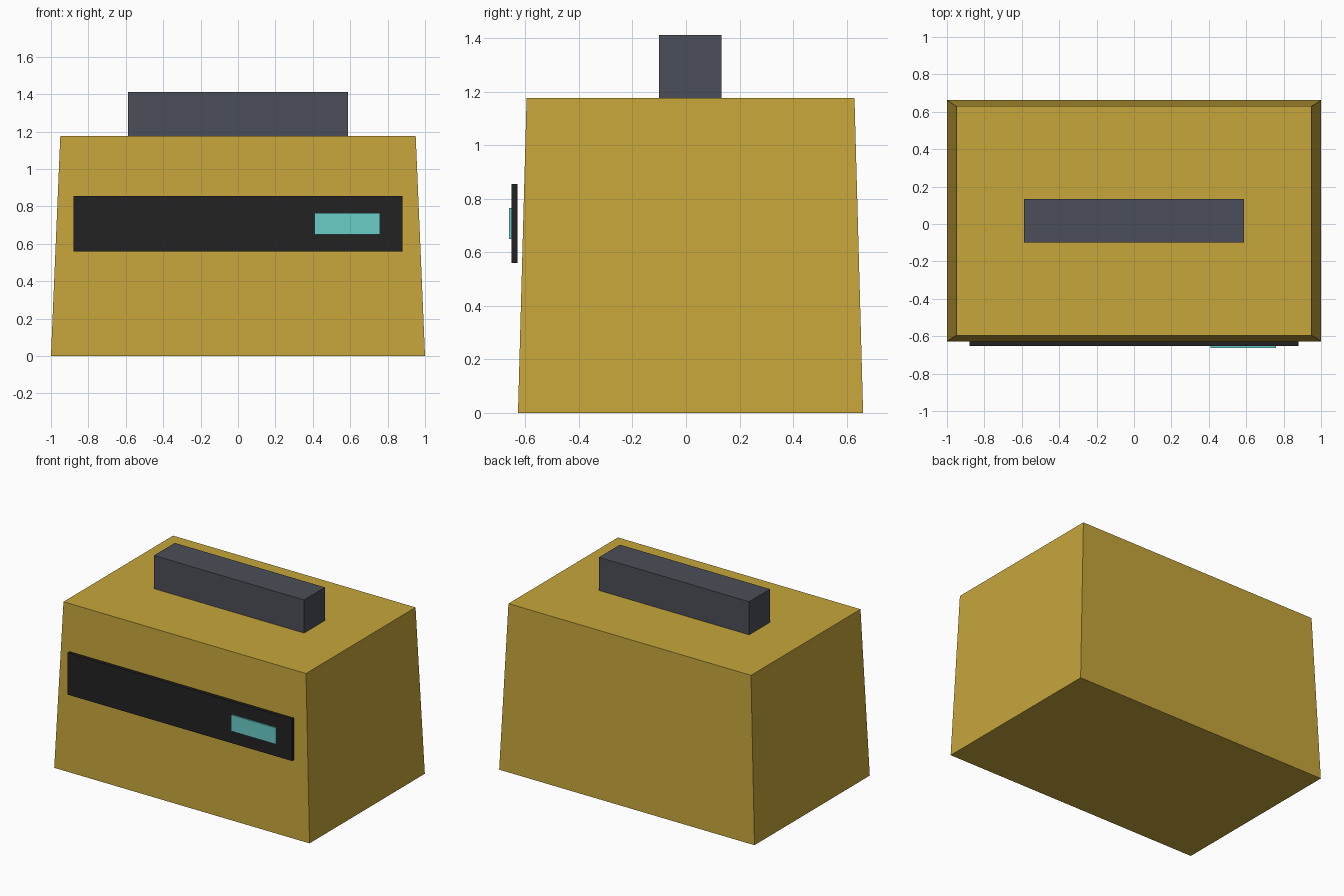
import bpy, bmesh

if "Cube" in bpy.data.objects:
    bpy.data.objects.remove(bpy.data.objects["Cube"])


def material(name, rgb):
    """Flat colour from 0-255 sRGB, stored linear."""
    lin = [((c / 255 + 0.055) / 1.055) ** 2.4 for c in rgb]
    m = bpy.data.materials.new(name)
    m.diffuse_color = (*lin, 1)
    m.use_nodes = True
    m.node_tree.nodes["Principled BSDF"].inputs["Base Color"].default_value = m.diffuse_color
    return m


def block(name, x, y, z, mat, taper=1.0):
    """Box between (min, max) ranges; the top is scaled about its centre by taper."""
    bm = bmesh.new()
    bmesh.ops.create_cube(bm, size=1)
    cx, cy = sum(x) / 2, sum(y) / 2
    for v in bm.verts:
        s = taper if v.co.z > 0 else 1.0
        v.co = (cx + v.co.x * (x[1] - x[0]) * s,
                cy + v.co.y * (y[1] - y[0]) * s,
                z[1] if v.co.z > 0 else z[0])
    mesh = bpy.data.meshes.new(name)
    bm.to_mesh(mesh)
    bm.free()
    mesh.materials.append(mat)
    ob = bpy.data.objects.new(name, mesh)
    bpy.context.collection.objects.link(ob)
    return ob


yellow = material("mustard yellow", (198, 166, 59))
grey = material("slate grey", (75, 78, 88))
black = material("near black", (34, 34, 34))
teal = material("turquoise", (106, 205, 199))

# Tapered housing
block("body", (-1, 1), (-0.628, 0.662), (0, 1.177), yellow, taper=0.95)
# Bar handle on top
block("top_handle", (-0.588, 0.588), (-0.10, 0.133), (1.177, 1.412), grey)
# Dark strip standing just off the front, with a small display on it
block("front_panel", (-0.88, 0.88), (-0.652, -0.629), (0.56, 0.856), black)
block("display", (0.41, 0.76), (-0.662, -0.652), (0.65, 0.765), teal)
